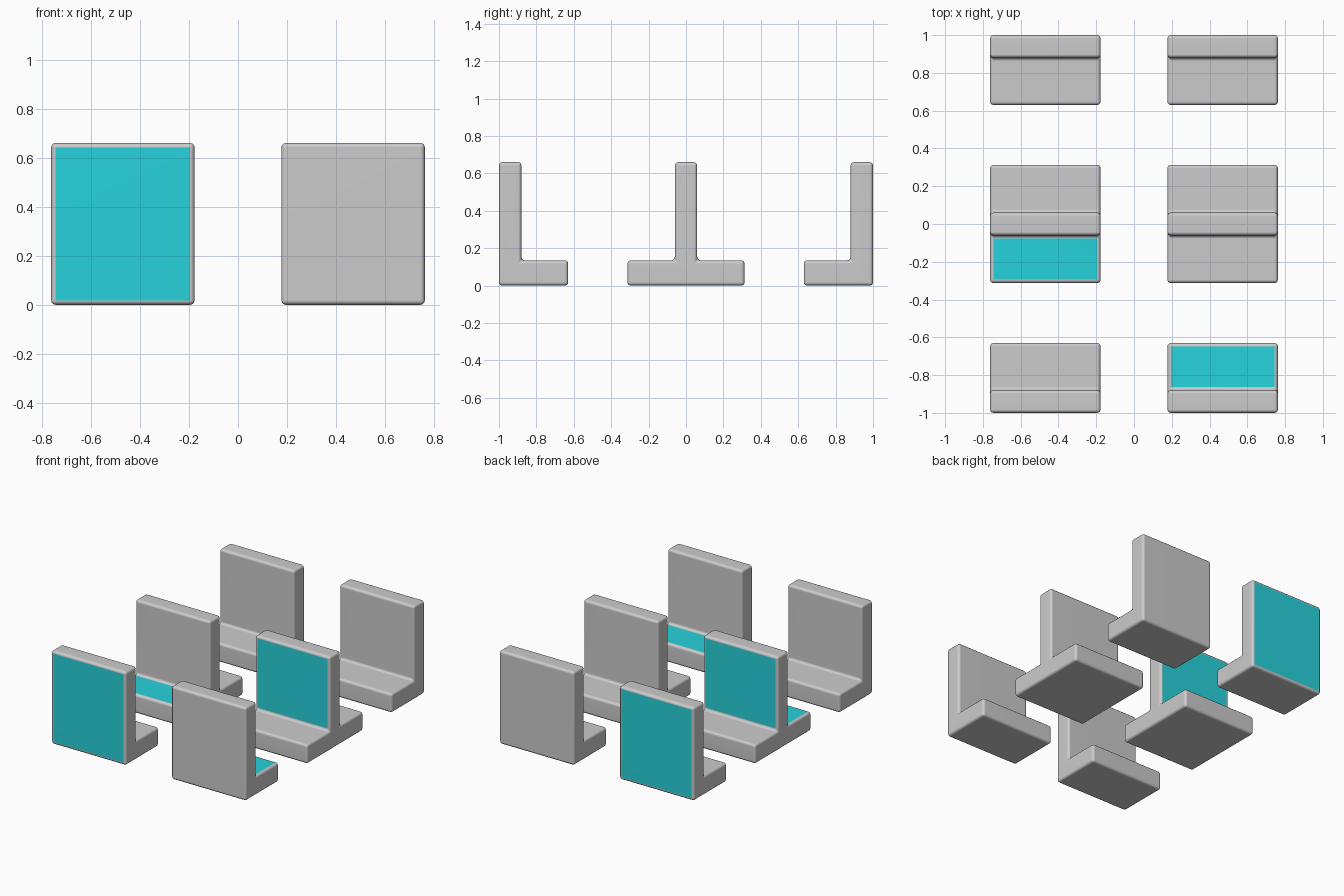
import bpy, bmesh
from mathutils import Vector

if "Cube" in bpy.data.objects:
    bpy.data.objects.remove(bpy.data.objects["Cube"])

X_IN, X_OUT = 0.177, 0.762      # inner and outer ends of each bracket
H, FOOT, WALL = 0.66, 0.135, 0.12
BEVEL = 0.018

cyan = bpy.data.materials.new("cyan_panel")
cyan.diffuse_color = (0.02, 0.65, 0.72, 1)
cyan.use_nodes = True
cyan.node_tree.nodes["Principled BSDF"].inputs["Base Color"].default_value = cyan.diffuse_color

# Side profiles as (y, z) points
L_FRONT = [(-1, 0), (-0.63, 0), (-0.63, FOOT), (-1 + WALL, FOOT), (-1 + WALL, H), (-1, H)]
L_BACK = [(-y, z) for y, z in reversed(L_FRONT)]
w = WALL / 2
T_MID = [(-0.313, 0), (0.313, 0), (0.313, FOOT), (w, FOOT), (w, H),
         (-w, H), (-w, FOOT), (-0.313, FOOT)]


def bracket(name, profile, side, painted=None):
    """Extrude a profile along x, round all edges, paint one flat face."""
    x0, x1 = sorted((side * X_IN, side * X_OUT))
    bm = bmesh.new()
    face = bm.faces.new([bm.verts.new((x0, y, z)) for y, z in profile])
    ext = bmesh.ops.extrude_face_region(bm, geom=[face])
    moved = [g for g in ext["geom"] if isinstance(g, bmesh.types.BMVert)]
    bmesh.ops.translate(bm, verts=moved, vec=(x1 - x0, 0, 0))
    bmesh.ops.recalc_face_normals(bm, faces=bm.faces[:])
    bmesh.ops.bevel(bm, geom=bm.edges[:], offset=BEVEL, segments=3,
                    profile=0.5, affect='EDGES', clamp_overlap=True)
    bm.normal_update()
    for f in bm.faces:
        f.smooth = True
    if painted:
        # largest face looking that way; ties go to the front one
        n = Vector(painted)
        flat = [f for f in bm.faces if f.normal.dot(n) > 0.99]
        max(flat, key=lambda f: f.calc_area() - 0.02 * f.calc_center_median().y).material_index = 1
    me = bpy.data.meshes.new(name)
    me.materials.append(None)
    me.materials.append(cyan)
    bm.to_mesh(me)
    bm.free()
    ob = bpy.data.objects.new(name, me)
    bpy.context.collection.objects.link(ob)
    ob.modifiers.new("flat_faces", 'WEIGHTED_NORMAL')
    return ob


FRONT, BACK, UP = (0, -1, 0), (0, 1, 0), (0, 0, 1)

# Front row
bracket("front_left_bracket", L_FRONT, -1, FRONT)
bracket("front_right_bracket", L_FRONT, 1, UP)

# Middle row of T brackets
left_t = bracket("middle_left_bracket", T_MID, -1, UP)
bracket("middle_right_bracket", T_MID, 1, FRONT)

# The left T also has a painted wall at the back
back_wall = max((p for p in left_t.data.polygons if p.normal.y > 0.99), key=lambda p: p.area)
back_wall.material_index = 1

# Back row
bracket("back_left_bracket", L_BACK, -1, BACK)
bracket("back_right_bracket", L_BACK, 1)
